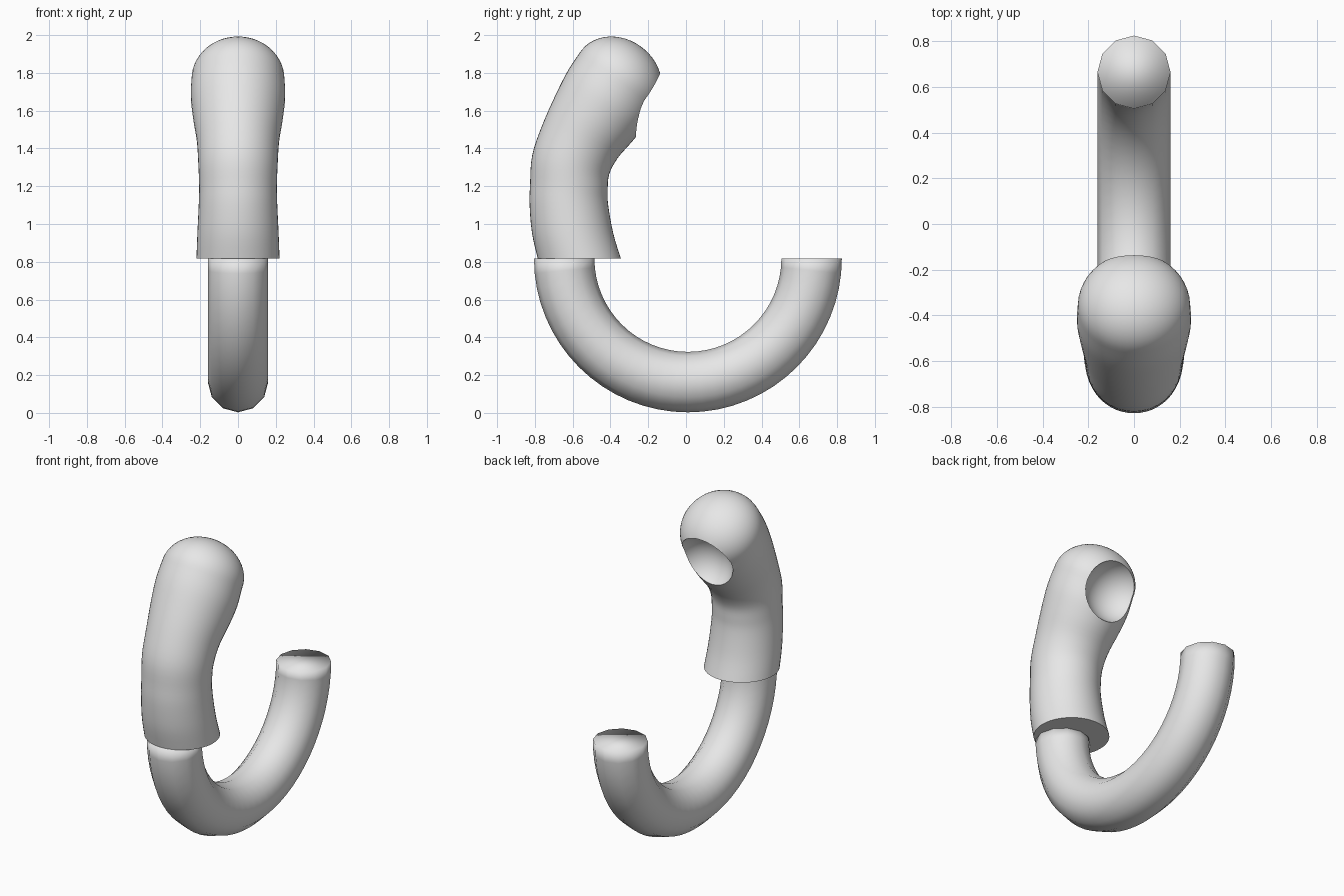
import bpy, bmesh, math
from mathutils import Vector

if "Cube" in bpy.data.objects:
    bpy.data.objects.remove(bpy.data.objects["Cube"])

grey = bpy.data.materials.new("light_grey")
grey.diffuse_color = (0.8, 0.8, 0.8, 1)
grey.use_nodes = True
grey.node_tree.nodes["Principled BSDF"].inputs["Base Color"].default_value = grey.diffuse_color


def loft(name, rings, sides):
    """Skin circular rings (y, z, tilt, radius) into a capped tube."""
    bm = bmesh.new()
    loops = []
    for y, z, tilt, r in rings:
        side = Vector((0, math.cos(tilt), -math.sin(tilt)))
        loop = []
        for i in range(sides):
            a = 2 * math.pi * i / sides
            p = Vector((0, y, z)) + side * (r * math.sin(a))
            p.x = r * math.cos(a)
            loop.append(bm.verts.new(p))
        loops.append(loop)
    for a, b in zip(loops, loops[1:]):
        for i in range(sides):
            j = (i + 1) % sides
            bm.faces.new((a[i], a[j], b[j], b[i]))
    bm.faces.new(loops[0])
    bm.faces.new(loops[-1])
    bmesh.ops.recalc_face_normals(bm, faces=bm.faces)
    for f in bm.faces:
        f.smooth = True
    mesh = bpy.data.meshes.new(name)
    bm.to_mesh(mesh)
    bm.free()
    mesh.materials.append(grey)
    ob = bpy.data.objects.new(name, mesh)
    bpy.context.collection.objects.link(ob)
    return ob


def spline(keys, steps):
    """Smooth the key rings with a Catmull-Rom curve."""
    k = [keys[0]] + keys + [keys[-1]]
    out = []
    for i in range(1, len(k) - 2):
        for s in range(steps):
            t = s / steps
            out.append(tuple(
                0.5 * (2 * b + (c - a) * t + (2 * a - 5 * b + 4 * c - d) * t * t
                       + (3 * b - a - 3 * c + d) * t ** 3)
                for a, b, c, d in zip(*k[i - 1:i + 3])))
    return out + [keys[-1]]


# Hook: half a ring of twelve-sided tube
hook_rings = []
for i in range(33):
    a = math.pi * i / 32
    hook_rings.append((0.01 - 0.655 * math.cos(a), 0.818 - 0.655 * math.sin(a),
                       math.pi - a, 0.16))
hook = loft("hook", hook_rings, 12)

# Grip: bent sleeve swelling into a rounded head
keys = [(-0.565, 0.818, 0, 0.22), (-0.600, 0.95, 0, 0.215),
        (-0.620, 1.10, 0, 0.208), (-0.620, 1.20, 5, 0.206),
        (-0.610, 1.315, 14, 0.21), (-0.560, 1.44, 25, 0.218),
        (-0.485, 1.565, 32, 0.238), (-0.420, 1.67, 36, 0.25),
        (-0.360, 1.768, 38.5, 0.246)]
grip_rings = [(y, z, math.radians(t), r) for y, z, t, r in spline(keys, 4)]
y0, z0, tilt, r0 = grip_rings[-1]
for i in range(1, 13):
    a = math.radians(88) * i / 12
    d = 0.21 * math.sin(a)
    grip_rings.append((y0 + d * math.sin(tilt), z0 + d * math.cos(tilt), tilt,
                       r0 * math.cos(a)))
grip = loft("grip", grip_rings, 48)

# Round hollow scooped from the inner side of the head
bpy.ops.mesh.primitive_uv_sphere_add(segments=48, ring_count=24, radius=0.19,
                                     location=(0, -0.145, 1.607))
cutter = bpy.context.object
cutter.name = "hollow_cutter"
cutter.data.materials.append(grey)
bpy.ops.object.shade_smooth()
bpy.ops.object.select_all(action='DESELECT')
bpy.context.view_layer.objects.active = grip
grip.select_set(True)
cut = grip.modifiers.new("hollow", 'BOOLEAN')
cut.operation = 'DIFFERENCE'
cut.solver = 'EXACT'
cut.object = cutter
bpy.ops.object.modifier_apply(modifier=cut.name)
bpy.data.objects.remove(cutter)
bpy.ops.object.shade_smooth_by_angle(angle=math.radians(30))
